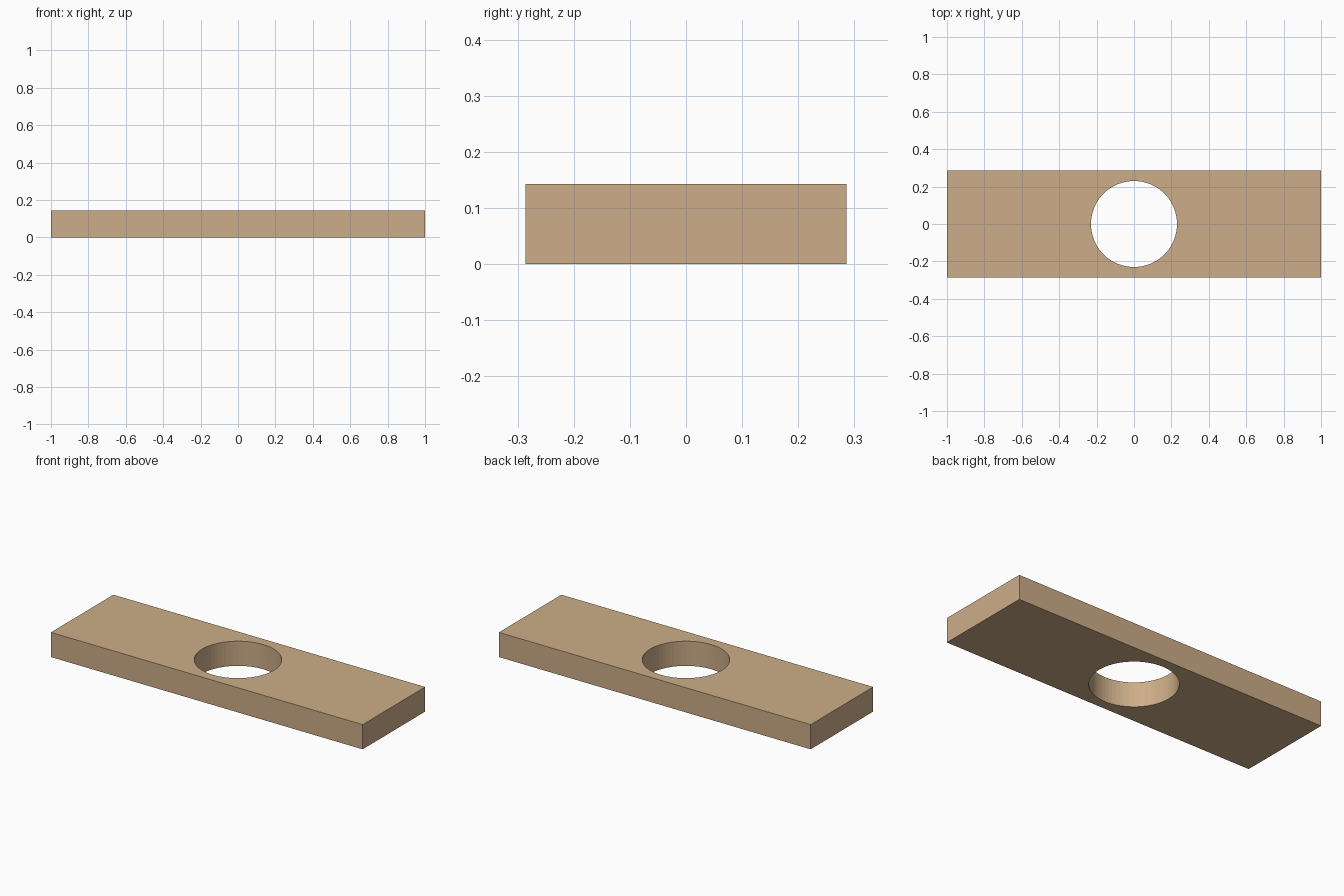
import bpy

if "Cube" in bpy.data.objects:
    bpy.data.objects.remove(bpy.data.objects["Cube"])

LENGTH, WIDTH, HEIGHT = 2.0, 0.572, 0.143
HOLE_RADIUS = 0.23

# Flat rectangular plate standing on z = 0
bpy.ops.mesh.primitive_cube_add(size=1, location=(0, 0, HEIGHT / 2))
plate = bpy.context.object
plate.name = "plate"
plate.scale = (LENGTH, WIDTH, HEIGHT)
bpy.ops.object.transform_apply(location=False, rotation=False, scale=True)

# Wood-coloured material
wood = bpy.data.materials.new("wood")
wood.diffuse_color = (0.61, 0.42, 0.25, 1)
wood.use_nodes = True
wood.node_tree.nodes["Principled BSDF"].inputs["Base Color"].default_value = wood.diffuse_color
plate.data.materials.append(wood)

# Round cutter for the central through hole
bpy.ops.mesh.primitive_cylinder_add(vertices=64, radius=HOLE_RADIUS,
                                    depth=HEIGHT * 3, location=(0, 0, HEIGHT / 2))
cutter = bpy.context.object
cutter.name = "hole_cutter"
cutter.data.materials.append(wood)
cutter.hide_render = True
cutter.display_type = 'WIRE'

# Cut the hole, then drop the cutter
cut = plate.modifiers.new("hole", 'BOOLEAN')
cut.operation = 'DIFFERENCE'
cut.solver = 'EXACT'
cut.object = cutter
bpy.ops.object.select_all(action='DESELECT')
plate.select_set(True)
bpy.context.view_layer.objects.active = plate
bpy.ops.object.modifier_apply(modifier=cut.name)
bpy.data.objects.remove(cutter, do_unlink=True)
